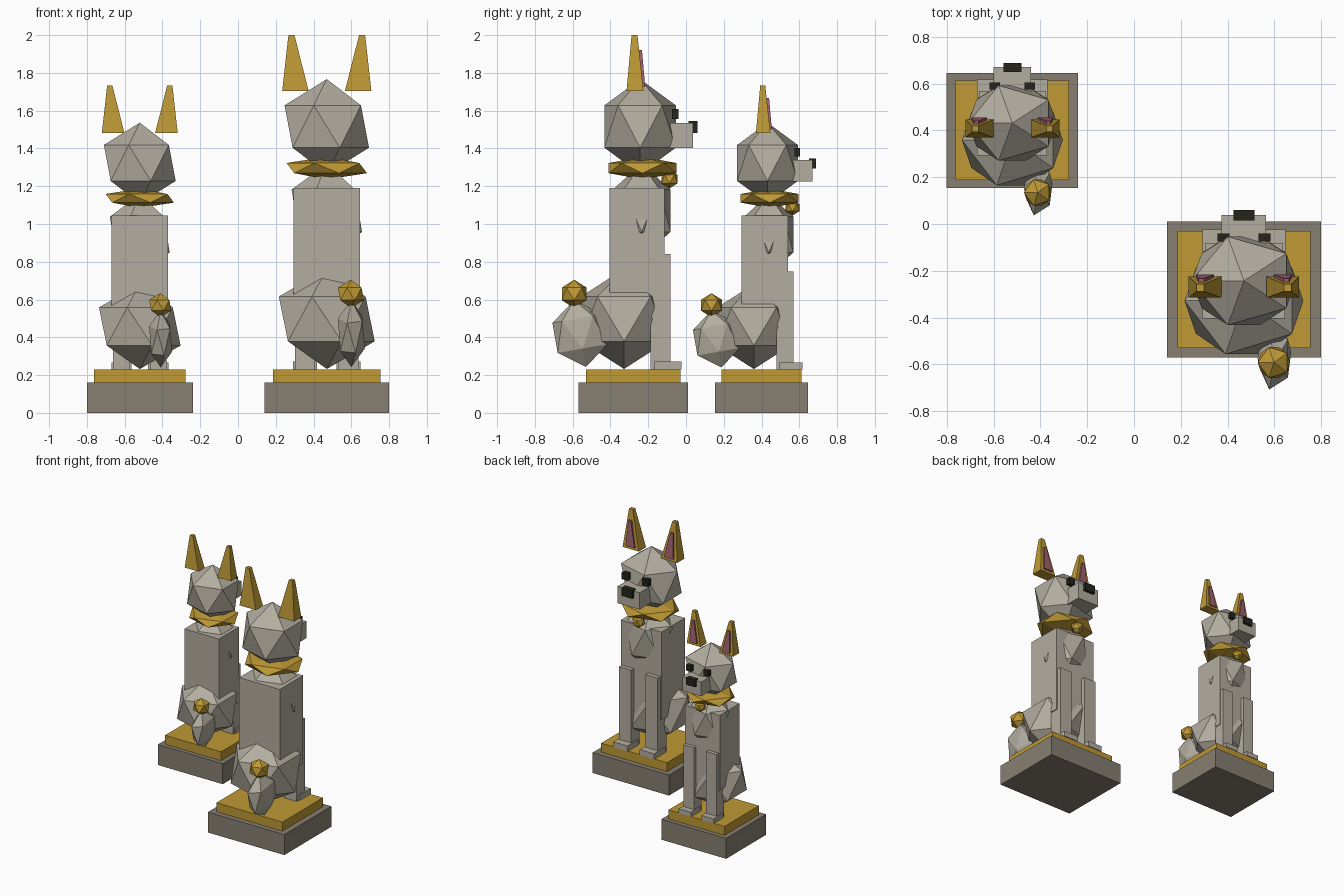
import bpy, bmesh, math
from mathutils import Matrix, Vector

cube = bpy.data.objects.get("Cube")
if cube:
    bpy.data.objects.remove(cube, do_unlink=True)


def material(name, rgb):
    m = bpy.data.materials.new(name)
    m.use_nodes = True
    m.diffuse_color = (*rgb, 1)
    m.node_tree.nodes["Principled BSDF"].inputs["Base Color"].default_value = (*rgb, 1)
    return m


PALE = material("pale stone", (0.45, 0.42, 0.35))
DARK = material("dark stone", (0.24, 0.21, 0.165))
GOLD = material("gold", (0.52, 0.32, 0.035))
PINK = material("pink", (0.36, 0.12, 0.16))
BLACK = material("black", (0.018, 0.018, 0.012))

PLINTH_TOP = 0.23


class Statue:
    """Places parts given relative to the plinth centre, scaled above the plinth top."""

    def __init__(self, prefix, x, y, scale):
        self.prefix, self.x, self.y, self.s = prefix, x, y, scale

    def add(self, name, bm, mat, plinth=False):
        s = self.s
        bmesh.ops.recalc_face_normals(bm, faces=bm.faces)
        for v in bm.verts:
            z = v.co.z if plinth else PLINTH_TOP + (v.co.z - PLINTH_TOP) * s
            v.co = Vector((v.co.x * s, v.co.y * s, z))
        mesh = bpy.data.meshes.new(name)
        bm.to_mesh(mesh)
        bm.free()
        mesh.materials.append(mat)
        obj = bpy.data.objects.new(self.prefix + "_" + name, mesh)
        obj.location = (self.x, self.y, 0)
        bpy.context.scene.collection.objects.link(obj)

    def box(self, name, mat, xs, ys, zs, plinth=False):
        self.taper(name, mat, (xs, ys, zs[0]), (xs, ys, zs[1]), plinth)

    def taper(self, name, mat, low, high, plinth=False):
        # Block between two rectangles at different heights
        bm = bmesh.new()
        rings = []
        for (x0, x1), (y0, y1), z in (low, high):
            rings.append([bm.verts.new((x, y, z)) for x, y in
                          ((x0, y0), (x1, y0), (x1, y1), (x0, y1))])
        a, b = rings
        bm.faces.new(a[::-1])
        bm.faces.new(b)
        for i in range(4):
            j = (i + 1) % 4
            bm.faces.new((a[i], a[j], b[j], b[i]))
        self.add(name, bm, mat, plinth)

    def gem(self, name, mat, centre, size, tilt=0):
        # Twenty-sided faceted lump
        bm = bmesh.new()
        bmesh.ops.create_icosphere(bm, subdivisions=1, radius=1)
        m = (Matrix.Translation(centre) @ Matrix.Rotation(math.radians(tilt), 4, 'X')
             @ Matrix.Diagonal((*size, 1)) @ Matrix.Rotation(math.pi, 4, 'Z'))
        bmesh.ops.transform(bm, matrix=m, verts=bm.verts)
        self.add(name, bm, mat)


def span(centre, width):
    return (centre - width / 2, centre + width / 2)


def build(st):
    # Stepped plinth
    st.box("base", DARK, (-0.33, 0.33), (-0.29, 0.29), (0, 0.16), True)
    st.box("base_step", GOLD, (-0.285, 0.285), (-0.25, 0.25), (0.16, PLINTH_TOP), True)

    # Body
    st.box("torso", PALE, (-0.177, 0.175), (-0.125, 0.165), (0.5, 1.19))
    st.gem("chest", PALE, (0, 0.045, 1.07), (0.208, 0.18, 0.25))
    st.gem("hips", PALE, (0, -0.048, 0.4975), (0.284, 0.268, 0.265))
    st.gem("tail", PALE, (0.13, -0.281, 0.42), (0.08, 0.158, 0.18), 10)
    st.gem("tail_tip", GOLD, (0.128, -0.312, 0.63), (0.077, 0.077, 0.075))

    # Collar and tag
    st.gem("collar", GOLD, (0, 0.05, 1.296), (0.238, 0.212, 0.06))
    st.gem("collar_tag", GOLD, (0, 0.193, 1.238), (0.05, 0.05, 0.05))

    # Head
    st.gem("head", PALE, (0, 0.037, 1.516), (0.25, 0.222, 0.251))
    st.box("muzzle", PALE, (-0.095, 0.095), (0.14, 0.318), (1.402, 1.534))
    st.box("nose", BLACK, (-0.045, 0.045), (0.294, 0.34), (1.481, 1.545))

    # Paired parts
    for side, name in ((1, "left"), (-1, "right")):
        st.box(name + "_leg", PALE, span(side * 0.115, 0.105), (0.092, 0.198), (PLINTH_TOP, 0.84))
        st.box(name + "_paw", PALE, span(side * 0.115, 0.125), (0.113, 0.256), (PLINTH_TOP, 0.272))
        st.box(name + "_eye", BLACK, span(side * 0.088, 0.052), (0.205, 0.24), (1.555, 1.608))
        st.taper(name + "_ear", GOLD,
                 (span(side * 0.166, 0.14), (-0.035, 0.055), 1.704),
                 (span(side * 0.187, 0.032), (-0.008, 0.023), 2.0))
        st.taper(name + "_inner_ear", PINK,
                 (span(side * 0.166, 0.078), (0.03, 0.064), 1.725),
                 (span(side * 0.182, 0.022), (0.015, 0.047), 1.92))


build(Statue("large", 0.47, -0.28, 1.0))
build(Statue("small", -0.52, 0.40, 0.85))
